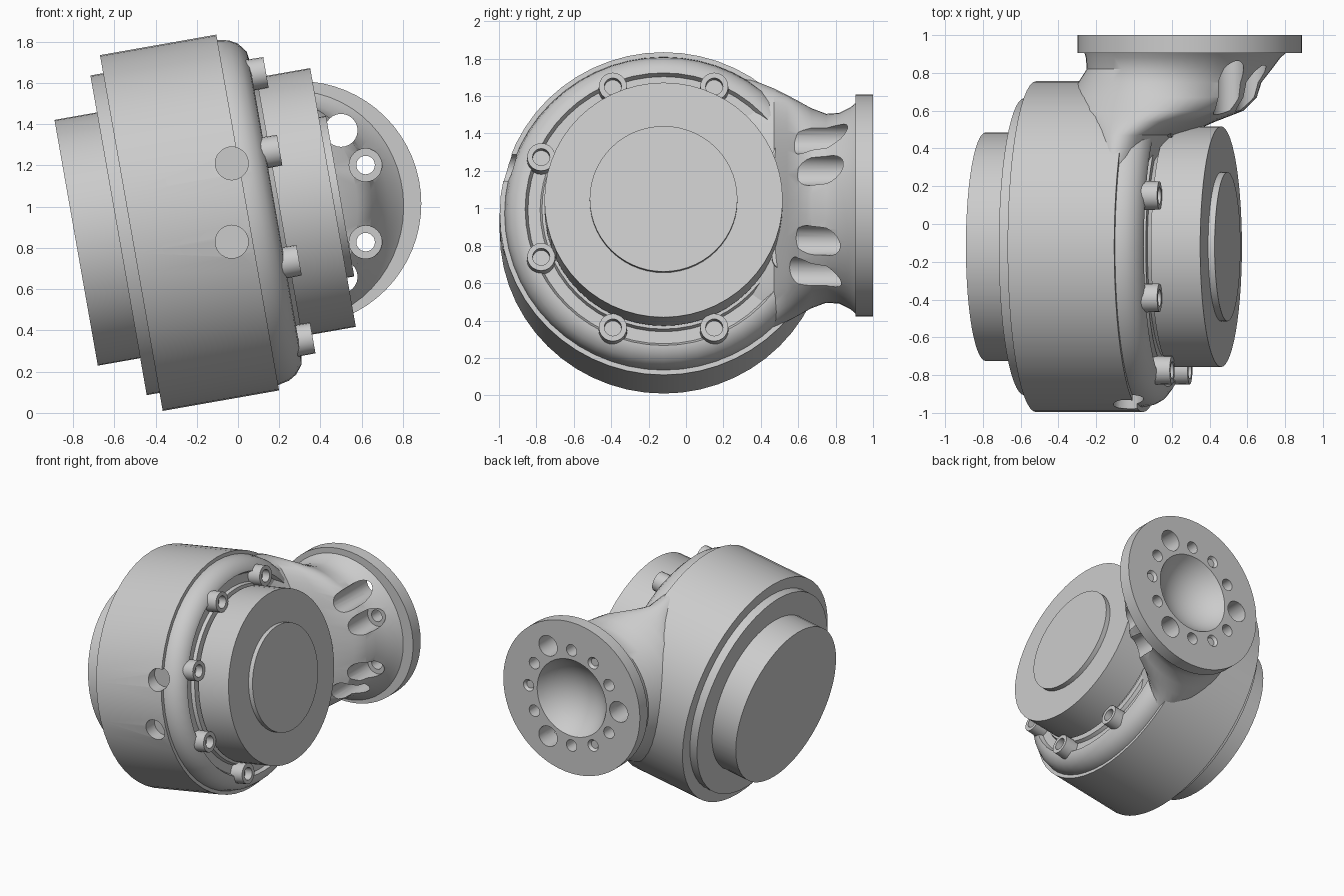
import bpy, bmesh, math
from mathutils import Vector, Matrix

cube = bpy.data.objects.get("Cube")
if cube:
    bpy.data.objects.remove(cube)

metal = bpy.data.materials.new("cast grey metal")
metal.use_nodes = True
GREY = (0.6, 0.6, 0.6, 1)
metal.diffuse_color = GREY
metal.node_tree.nodes["Principled BSDF"].inputs["Base Color"].default_value = GREY

# Main axis, tilted ten degrees; START is the centre of the rear cap
TILT = math.radians(10)
AXIS = Vector((math.cos(TILT), 0, math.sin(TILT)))
UP = Vector((-math.sin(TILT), 0, math.cos(TILT)))
SIDE = Vector((0, 1, 0))
START = Vector((-0.785, -0.12, 0.825))
FLANGE = Vector((0.295, 0, 1.015))


def finish(name, bm, angle=35):
    bmesh.ops.recalc_face_normals(bm, faces=bm.faces)
    mesh = bpy.data.meshes.new(name)
    bm.to_mesh(mesh)
    bm.free()
    mesh.materials.append(metal)
    obj = bpy.data.objects.new(name, mesh)
    bpy.context.collection.objects.link(obj)
    smooth(obj, angle)
    return obj


def smooth(obj, angle=35):
    bpy.ops.object.select_all(action='DESELECT')
    obj.select_set(True)
    bpy.context.view_layer.objects.active = obj
    bpy.ops.object.shade_smooth_by_angle(angle=math.radians(angle))


def skin(bm, rings):
    """Bridge consecutive rings; a one-vertex ring closes to a point."""
    for a, b in zip(rings, rings[1:]):
        n = max(len(a), len(b))
        for i in range(n):
            j = (i + 1) % n
            quad = [a[i % len(a)], a[j % len(a)], b[j % len(b)], b[i % len(b)]]
            bm.faces.new(list(dict.fromkeys(quad)))


def lathe(name, profile, origin, direction, sides=48):
    """Revolve (distance, radius) points about a line; ends are closed."""
    bm = bmesh.new()
    points = [(profile[0][0], 0)] + profile + [(profile[-1][0], 0)]
    rot = direction.to_track_quat('Z', 'Y').to_matrix()
    rings = []
    for t, r in points:
        count = sides if r else 1
        rings.append([bm.verts.new(origin + rot @ Vector((
            r * math.cos(math.tau * i / count), r * math.sin(math.tau * i / count), t)))
            for i in range(count)])
    skin(bm, rings)
    return finish(name, bm)


def cut(targets, cutters):
    for target in targets:
        for c in cutters:
            mod = target.modifiers.new("cut", 'BOOLEAN')
            mod.operation = 'DIFFERENCE'
            mod.solver = 'EXACT'
            mod.object = c
            bpy.context.view_layer.objects.active = target
            bpy.ops.object.modifier_apply(modifier=mod.name)
        smooth(target)
    for c in cutters:
        bpy.data.objects.remove(c)


# Stepped drum with the rear cap
drum = lathe("drum", [(0, .605), (.209, .605), (.209, .787), (.272, .787),
                      (.272, .876), (.845, .876)], START, AXIS, 56)

# Cast housing with a rounded shoulder and a groove behind the end cover
housing = lathe("housing", [(.8, .84), (.845, .85), (.90, .838), (.94, .815), (.975, .77),
                            (.98, .74), (.95, .725), (.95, .66), (.975, .65),
                            (.975, .60), (1.01, .58)], START, AXIS, 56)

# End cover with its raised centre
lathe("end_cover", [(1.0, .637), (1.265, .637), (1.265, .395), (1.30, .395)], START, AXIS, 56)

# Ring of bolt bosses
for k in range(8):
    a = math.radians(22.5 + 45 * k)
    spot = START + .708 * (math.cos(a) * SIDE + math.sin(a) * UP)
    lathe("bolt_boss", [(.9, .078), (1.05, .075), (1.05, .046), (.99, .046)], spot, AXIS, 20)

# Two blind holes in the front of the drum
holes = [lathe("drum_hole", [(-1.2, .08), (-.88, .08)], Vector((-.03, 0, z)), SIDE, 28)
         for z in (.83, 1.21)]
cut([drum, housing], holes)

# Flared arm lofted from the housing to the flange: y, centre x, half width, half height, lean
SECTIONS = [(.10, .0, .17, .74, 1), (.35, .01, .19, .70, 1), (.47, .02, .23, .65, 1),
            (.54, .05, .37, .61, .8), (.60, .10, .48, .575, .5), (.67, .15, .50, .535, .2),
            (.75, .19, .485, .505, 0), (.82, .24, .49, .51, 0), (.88, .26, .515, .54, 0),
            (.915, .275, .54, .57, 0)]
bm = bmesh.new()
rings = []
for y, cx, rx, rz, lean in SECTIONS:
    turn = Matrix.Rotation(-TILT * lean, 3, 'Y')
    rings.append([bm.verts.new(Vector((cx, y, 1.0)) + turn @ Vector((
        rx * math.cos(math.tau * i / 56), 0, rz * math.sin(math.tau * i / 56))))
        for i in range(56)])
skin(bm, rings)
for end in (rings[0], rings[-1]):
    bm.faces.new(end)
arm = finish("arm", bm, 60)

flange = lathe("flange", [(.905, .594), (1.0, .594)], FLANGE, SIDE, 64)

# Dished centre of the flange
dish = [(1.18 - .35 * math.cos(a), .35 * math.sin(a))
        for a in (math.radians(4 + 7 * i) for i in range(13))]
cutters = [lathe("dish_cutter", dish, FLANGE, SIDE, 48)]

# Twelve flange holes: large, counterbored, blind and shallow
for deg in range(0, 360, 30):
    large = deg in (60, 180, 300)
    if deg in (60, 300):
        profile = [(.4, .08), (1.1, .08)]
    elif deg == 180:
        profile = [(.8, .08), (1.1, .08)]
    elif deg in (30, 330):
        profile = [(.48, .08), (.84, .08), (.84, .045), (1.1, .045)]
    elif deg % 120 == 0:
        profile = [(.98, .03), (1.02, .06)]
    else:
        profile = [(.85, .045), (1.1, .045)]
    a = math.radians(deg)
    reach = .41 if large else .374
    spot = FLANGE + reach * Vector((math.cos(a), 0, math.sin(a)))
    cutters.append(lathe("flange_hole_cutter", profile, spot, SIDE, 24))
cut([arm, flange], cutters)
